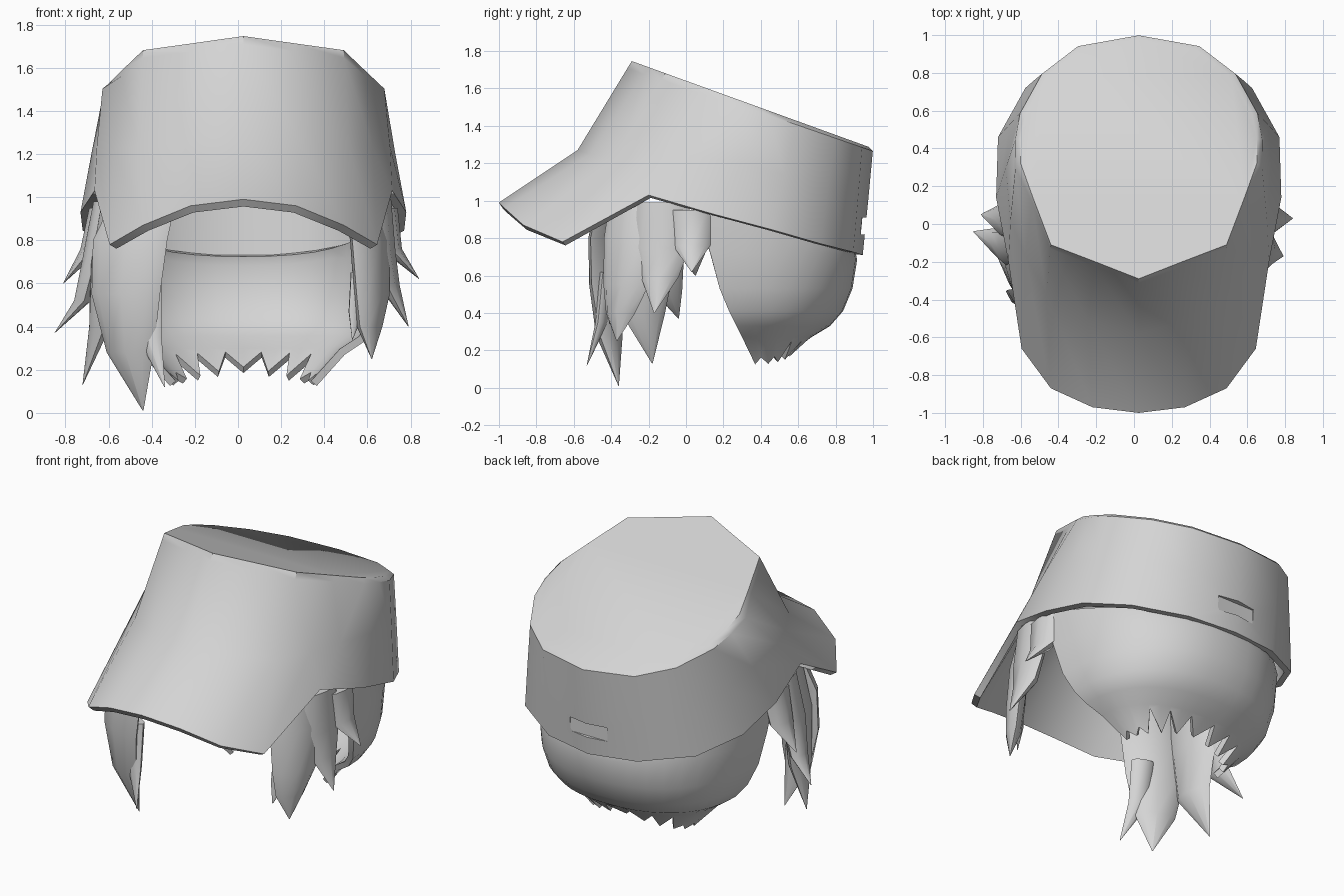
import bpy, bmesh, math
from mathutils import Vector

if "Cube" in bpy.data.objects:
    bpy.data.objects.remove(bpy.data.objects["Cube"])

CX = 0.025  # symmetry line of the cap
grey = bpy.data.materials.new("light_grey")
grey.diffuse_color = (0.66, 0.66, 0.66, 1)
grey.use_nodes = True
grey.node_tree.nodes["Principled BSDF"].inputs["Base Color"].default_value = grey.diffuse_color


def smooth(ob, angle):
    bpy.ops.object.select_all(action='DESELECT')
    ob.select_set(True)
    bpy.context.view_layer.objects.active = ob
    bpy.ops.object.shade_smooth_by_angle(angle=math.radians(angle))


def make(name, verts, faces, angle=40):
    me = bpy.data.meshes.new(name)
    me.from_pydata([tuple(v) for v in verts], [], faces)
    bm = bmesh.new()
    bm.from_mesh(me)
    bmesh.ops.remove_doubles(bm, verts=bm.verts, dist=0.0005)
    bmesh.ops.recalc_face_normals(bm, faces=bm.faces)
    bm.to_mesh(me)
    bm.free()
    ob = bpy.data.objects.new(name, me)
    bpy.context.collection.objects.link(ob)
    me.materials.append(grey)
    smooth(ob, angle)
    return ob


def apply(ob, kind, **settings):
    m = ob.modifiers.new(kind.lower(), kind)
    for k, v in settings.items():
        setattr(m, k, v)
    bpy.context.view_layer.objects.active = ob
    bpy.ops.object.modifier_apply(modifier=m.name)


# Cap: half columns from front to back, each with crown, crease and rim points
top = [(0, -.29), (.23, -.20), (.465, -.11), (.56, .14), (.625, .32),
       (.625, .45), (.60, .58), (.49, .78), (.31, .92), (0, .975)]
mid = [(0, -.58, 1.27), (.27, -.51, 1.25), (.49, -.37, 1.23), (.60, -.17, 1.23), (.665, .02, 1.24)]
rim = [(0, -1, .99), (.245, -.97, .96), (.465, -.87, .87), (.62, -.66, .78), (.69, -.2, 1.03),
       (.755, .14, .93), (.745, .46, .845), (.60, .72, .77), (.31, .895, .725), (0, .945, .71)]
cols = []
for i, (x, y) in enumerate(top):
    t = Vector((x, y, 1.75 - .362 * (y + .3)))
    b = Vector(rim[i])
    m = Vector(mid[i]) if i < len(mid) else t.lerp(b, .5)
    s = t.lerp(m, .08)
    if i > 3:  # softened shoulder at sides and back
        out = Vector((x, y - .3, 0)).normalized()
        s += out * .025
        m += out * .014
    cols.append([t, s, m, b])
cols += [[Vector((-p.x, p.y, p.z)) for p in c] for c in cols[-2:0:-1]]
n = len(cols)
verts = [p + Vector((CX, 0, 0)) for c in cols for p in c]
faces = [(4 * i + k, 4 * ((i + 1) % n) + k, 4 * ((i + 1) % n) + k + 1, 4 * i + k + 1)
         for i in range(n) for k in range(3)]
faces.append([4 * i for i in range(n)])
cap = make("cap", verts, faces)
apply(cap, 'SOLIDIFY', thickness=.04, offset=-1)

# Shallow slot at the back of the cap
bpy.ops.mesh.primitive_cube_add(size=1, location=(CX, 1.085, .865))
cutter = bpy.context.object
cutter.scale = (.26, .3, .09)
bpy.context.view_layer.update()
apply(cap, 'BOOLEAN', object=cutter, operation='DIFFERENCE')
bpy.data.objects.remove(cutter)
smooth(cap, 45)

# Back hair: bowl of rings (height, front edge y, half width, back y) ending in teeth
rings = [(.96, .05, .69, .905), (.72, .13, .685, .915), (.53, .18, .66, .89), (.41, .23, .62, .84),
         (.33, .27, .56, .77), (.27, .30, .47, .67), (.15, .37, .34, .56)]
SEG = 20
LAST = len(rings) - 1


def ring_point(k, j):
    z, c, w, back = rings[k]
    a = math.pi * j / SEG - math.pi / 2
    sx = math.copysign(abs(math.sin(a)) ** .9, a)
    y = c + (back - c) * max(math.cos(a), 0) ** .85
    if k == 0:  # top edge follows the slanted cap rim
        z = .985 - .28 * y
    elif k == 1:
        z = min(.72, .94 - .28 * y)
    elif k == LAST:
        z = .185 - .06 * abs(math.sin(a))
    return Vector((CX + w * sx, y, z))


verts = []
for k in range(LAST + 1):
    for j in range(SEG + 1):
        p = ring_point(k, j)
        if k == LAST and j % 2:  # notches between the teeth
            deep = .85 if 4 < j < SEG - 4 else .25
            p = p.lerp(ring_point(k - 1, j), deep)
        verts.append(p)
w = SEG + 1
faces = [(k * w + j, k * w + j + 1, (k + 1) * w + j + 1, (k + 1) * w + j)
         for k in range(LAST) for j in range(SEG)]
hair = make("back_hair", verts, faces, 50)
apply(hair, 'SOLIDIFY', thickness=.035, offset=-1)
smooth(hair, 50)


# Hair locks: tapered leaf-shaped strands, points are (x, y, z, half width)
def lock(name, pts, angle, thick=.05):
    along = Vector((math.cos(math.radians(angle)), math.sin(math.radians(angle)), 0))
    normal = Vector((along.y, -along.x, 0))
    verts, sides = [], 8
    for p in pts:
        h = min(thick, p[3] * .5)
        for s in range(sides):
            a = 2 * math.pi * s / sides
            verts.append(Vector(p[:3]) + along * p[3] * math.cos(a) + normal * h * math.sin(a))
    faces = [(k * sides + s, k * sides + (s + 1) % sides, (k + 1) * sides + (s + 1) % sides, (k + 1) * sides + s)
             for k in range(len(pts) - 1) for s in range(sides)]
    faces.append(list(range(sides)))
    make(name, verts, faces, 55)


# Long side (-x)
lock("left_front_lock", [(-.43, -.40, 1.0, .16), (-.50, -.43, .80, .19), (-.52, -.43, .55, .175),
                         (-.50, -.41, .28, .12), (-.44, -.36, .01, .002)], -25, .055)
lock("left_inner_lock", [(-.42, -.42, .62, .07), (-.41, -.45, .35, .06), (-.34, -.53, .12, .002)], -20)
lock("left_side_lock", [(-.58, -.20, .99, .15), (-.63, -.22, .7, .17), (-.64, -.23, .4, .12),
                        (-.72, -.18, .13, .002)], -80, .05)
lock("left_outer_lock", [(-.62, -.10, .98, .11), (-.67, -.12, .72, .11), (-.72, -.10, .52, .08),
                         (-.85, -.04, .37, .002)], -85)
lock("left_ear_lock", [(-.64, .02, .95, .12), (-.68, .02, .76, .10), (-.81, .05, .60, .002)], -90)

# Short side (+x)
lock("right_front_lock", [(.57, -.28, .99, .15), (.61, -.30, .80, .16), (.62, -.32, .55, .14),
                          (.61, -.35, .40, .09), (.62, -.37, .25, .002)], 60, .055)
lock("right_inner_lock", [(.56, -.36, .65, .05), (.55, -.37, .47, .05), (.53, -.41, .34, .002)], 45)
lock("right_side_lock", [(.66, -.12, .99, .14), (.68, -.13, .75, .15), (.70, -.14, .59, .10),
                         (.79, -.17, .40, .002)], 85, .05)
lock("right_ear_lock", [(.69, .03, .95, .12), (.71, .03, .76, .10), (.84, .03, .62, .002)], 90)
